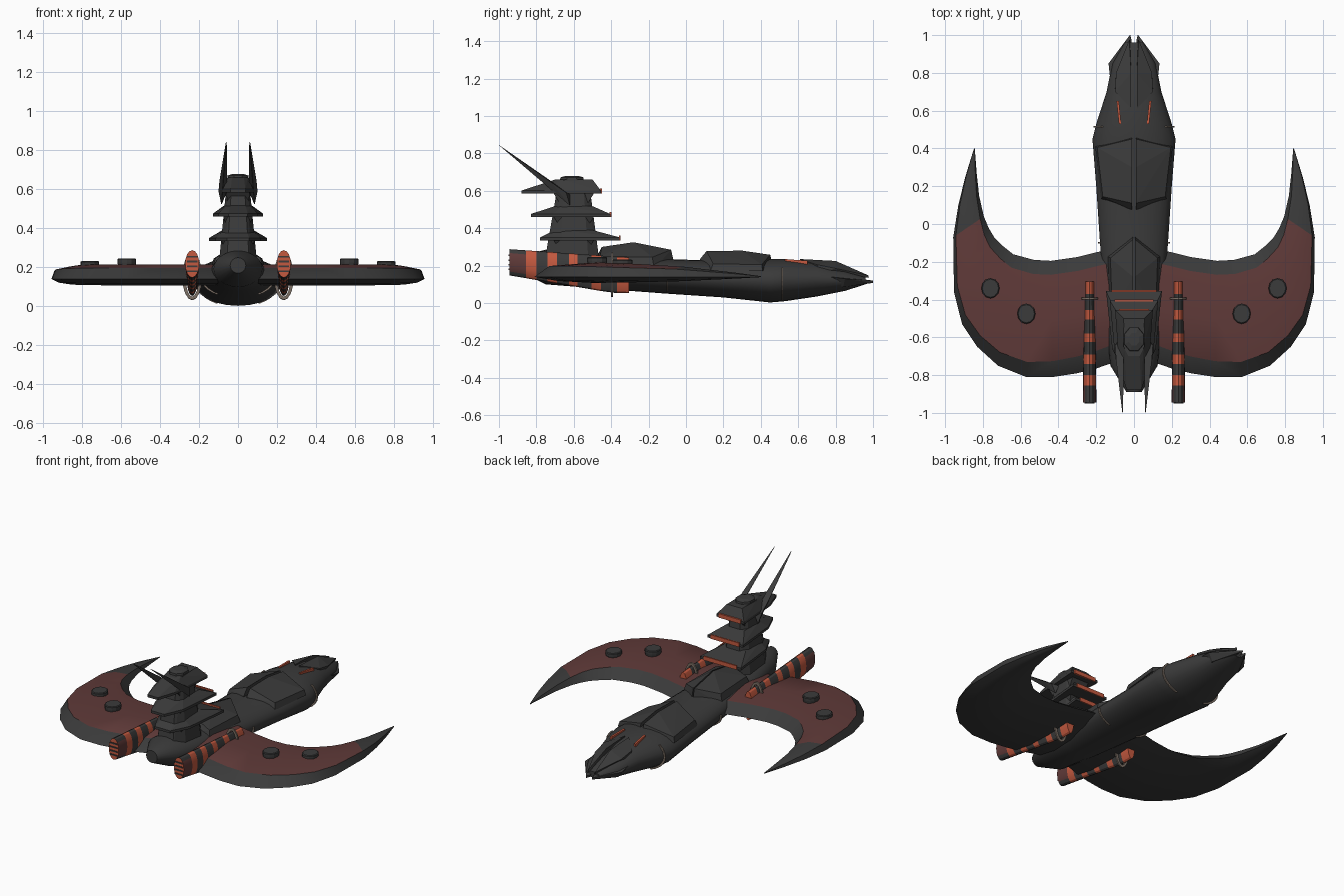
import bpy, bmesh, math
from mathutils import Vector

if "Cube" in bpy.data.objects:
    bpy.data.objects.remove(bpy.data.objects["Cube"])


def material(name, rgb):
    m = bpy.data.materials.new(name)
    m.diffuse_color = (*rgb, 1)
    m.use_nodes = True
    m.node_tree.nodes["Principled BSDF"].inputs["Base Color"].default_value = m.diffuse_color
    return m


DARK = material("dark_grey", (0.043, 0.043, 0.043))
MAROON = material("maroon", (0.115, 0.042, 0.040))
ORANGE = material("orange", (0.55, 0.10, 0.05))
PALE = material("pale_grey", (0.20, 0.16, 0.13))


def finish(name, bm, mats, mirror=False, smooth=False):
    bmesh.ops.recalc_face_normals(bm, faces=bm.faces[:])
    me = bpy.data.meshes.new(name)
    bm.to_mesh(me)
    bm.free()
    ob = bpy.data.objects.new(name, me)
    bpy.context.collection.objects.link(ob)
    for m in mats:
        me.materials.append(m)
    if smooth:
        bpy.ops.object.select_all(action='DESELECT')
        ob.select_set(True)
        bpy.context.view_layer.objects.active = ob
        bpy.ops.object.shade_smooth_by_angle(angle=math.radians(30))
    if mirror:
        mod = ob.modifiers.new("Mirror", 'MIRROR')
        mod.use_mirror_merge = False
    return ob


def solid(name, pts, mat=DARK, mirror=True):
    """Faceted block: convex hull of a few points."""
    bm = bmesh.new()
    for p in pts:
        bm.verts.new(p)
    r = bmesh.ops.convex_hull(bm, input=bm.verts[:])
    bmesh.ops.delete(bm, geom=[v for v in bm.verts if not v.link_faces], context='VERTS')
    bmesh.ops.dissolve_limit(bm, angle_limit=0.02, verts=bm.verts[:], edges=bm.edges[:])
    return finish(name, bm, [mat], mirror)


def box(name, x, y, z, mat, mirror=False):
    return solid(name, [(a, b, c) for a in x for b in y for c in z], mat, mirror)


def loft(rings, closed_ends=True, rule=None):
    """Skin closed rings; rule(i, j) picks the material of a face."""
    bm = bmesh.new()
    vs = [[bm.verts.new(p) for p in r] for r in rings]
    n = len(rings[0])
    for i in range(len(vs) - 1):
        for j in range(n):
            k = (j + 1) % n
            f = bm.faces.new((vs[i][j], vs[i][k], vs[i + 1][k], vs[i + 1][j]))
            f.material_index = rule(i, j) if rule else 0
    if closed_ends:
        bm.faces.new(vs[0])
        bm.faces.new(vs[-1])
    return bm


def ellipse(x, y, rx, z0, z1, n):
    return [(x + rx * math.cos(2 * math.pi * j / n), y,
             (z0 + z1) / 2 + (z1 - z0) / 2 * math.sin(2 * math.pi * j / n)) for j in range(n)]


# main hull: y, half width, bottom, top
HULL = [(-.89, .04, .17, .25), (-.75, .125, .10, .285), (-.5, .15, .08, .25),
        (-.1, .18, .05, .235), (.2, .20, .03, .225), (.45, .22, .003, .235),
        (.53, .20, .01, .235), (.7, .145, .035, .22), (.85, .115, .065, .18), (.96, .05, .10, .14)]
finish("hull", loft([ellipse(0, y, w, a, b, 24) for y, w, a, b in HULL]), [DARK], smooth=True)

# thin pale straps on the flanks of the hull
for name, y, w, a, b, lo, hi in (("front_strap", .515, .208, 0, .24, -60, 35),
                                 ("mid_strap", -.1, .184, .045, .24, -55, 5)):
    rings = []
    for k in range(9):
        t = math.radians(lo + (hi - lo) * k / 8)
        c, s, zc, h = math.cos(t), math.sin(t), (a + b) / 2, (b - a) / 2
        rings.append([(f * w * c, y + d, zc + f * h * s)
                      for f, d in ((.96, -.004), (1.03, -.004), (1.03, .004), (.96, .004))])
    finish(name, loft(rings), [PALE], mirror=True)

# dorsal armour plates, each a mirrored half with a seam
solid("forward_armour", [(.01, .46, .22), (.205, .41, .17), (.175, .13, .17), (.01, .08, .2),
                         (.01, .45, .258), (.195, .405, .205), (.165, .145, .21),
                         (.01, .075, .235), (.01, .3, .28), (.01, .11, .278)])
solid("mid_armour", [(.004, -.06, .2), (.145, -.17, .18), (.135, -.48, .18), (.004, -.5, .2),
                     (.004, -.08, .285), (.004, -.28, .325), (.004, -.45, .30),
                     (.125, -.18, .245), (.115, -.46, .25)])

# split nose: lower jaw and upper jaw prongs
solid("lower_jaw", [(.012, .62, .17), (.11, .62, .16), (.135, .85, .13), (.022, 1.0, .12),
                    (.012, .7, .06), (.10, .84, .085), (.02, 1.0, .108), (.012, .97, .12)])
solid("upper_jaw", [(.015, .61, .235), (.10, .70, .205), (.095, .8, .185), (.025, .975, .148),
                    (.015, .8, .225), (.015, .61, .18), (.10, .72, .16), (.022, .975, .135)])
solid("nose_light", [(.068 + dx, .53, z) for dx in (0, .012) for z in (.2, .235)]
      + [(.08 + dx, .65, z) for dx in (0, .012) for z in (.19, .226)], ORANGE)

# crescent wings: inner x,y, outer x,y, thickness factor
STATIONS = [(.10, -.13, .10, -.73, 1), (.20, -.15, .20, -.765, 1), (.30, -.175, .30, -.79, 1),
            (.44, -.195, .43, -.81, 1), (.53, -.19, .57, -.81, 1), (.64, -.16, .72, -.75, 1),
            (.69, -.12, .83, -.65, .97), (.74, -.07, .91, -.53, .93), (.77, -.02, .953, -.36, .85),
            (.795, .04, .957, -.07, .72), (.82, .15, .93, .10, .5), (.833, .27, .893, .25, .3),
            (.843, .40, .847, .40, .05)]
rings = []
for i, (ax, ay, bx, by, h) in enumerate(STATIONS):
    out = .84 + .008 * i
    prof = [(0, 0), (.12, .055), (.5, .076), (out, .058), (1, 0), (.8, -.022), (.5, -.032), (.2, -.022)]
    rings.append([(ax + (bx - ax) * t, ay + (by - ay) * t, .14 + z * h) for t, z in prof])
finish("wing", loft(rings, rule=lambda i, j: int(i < 9 and j in (1, 2))), [DARK, MAROON], True, True)

# round pods on the wings
for k, (x, y, z) in enumerate([(.76, -.34, .232), (.57, -.475, .246)]):
    bm = loft([[(x + r * math.cos(a * math.pi / 6), y + 1.12 * r * math.sin(a * math.pi / 6), zz)
                for a in range(12)] for r, zz in ((.042, .18), (.048, z - .02), (.048, z - .004), (.043, z))])
    finish(f"wing_pod_{k + 1}", bm, [DARK], True)

# banded engines sinking through the wing, odd bands are orange
CUTS = [-.945, -.855, -.80, -.74, -.69, -.625, -.58, -.505, -.455, -.37, -.305]


def engine_ring(y, grow=0):
    t = (y + .945) / .64
    lo = .148 - .095 * min(1, t * 1.15)
    return ellipse(.235, y, .036 - .008 * t + grow, lo - grow, .288 - .045 * t + grow, 16)


bm = loft([engine_ring(y) for y in CUTS],
          rule=lambda i, j: (2 if j in (0, 7, 8, 15, 1, 6, 9, 14) else 0) if i == 0 else i % 2)
for f in bm.faces:
    if len(f.verts) > 4:
        f.material_index = 1
finish("engine", bm, [DARK, ORANGE, MAROON], True, True)
for k, z in enumerate((.18, .205, .23, .255)):
    box(f"exhaust_bar_{k + 1}", (.208, .262), (-.95, -.943), (z - .004, z + .004), DARK, True)

# pale hoop round each engine
bm = loft([engine_ring(-.40, .005), engine_ring(-.40, .022), engine_ring(-.39, .022),
           engine_ring(-.39, .005)], closed_ends=False)
finish("engine_hoop", bm, [PALE], True)

# tower column
solid("tower_column", [(sx * x, y, z) for sx in (1, -1) for x, y, z in (
    (.06, -.76, .2), (.10, -.68, .2), (.10, -.52, .2), (.06, -.46, .2),
    (.03, -.68, .66), (.055, -.65, .66), (.055, -.55, .66), (.03, -.52, .66))], DARK, False)

# three roof-like tower tiers with a lit front lip
for k, (front, rear, w, z, top) in enumerate([(-.355, -.78, .148, .335, .39),
                                              (-.405, -.83, .128, .46, .518),
                                              (-.455, -.88, .10, .585, .66)]):
    pts = []
    for s in (1, -1):
        for dz in (0, .016):
            pts += [(s * w, front, z + dz), (s * w * .78, rear + .12, z + dz), (s * w * .38, rear, z + dz)]
        pts += [(s * w * .55, -.50, top), (s * w * .5, -.66, top), (s * w * .3, -.70, top)]
    solid(f"tower_tier_{k + 1}", pts, DARK, False)
    box(f"tier_light_{k + 1}", (-w * .8, w * .8), (front - .004, front + .006), (z, z + .026), ORANGE)
    # flared collar under each tier
    solid(f"tier_collar_{k + 1}", [(s * x, y, zz) for s in (1, -1) for x, y, zz in (
        (.055, -.67, z - .06), (.055, -.53, z - .06), (w * .6, -.71, z + .005), (w * .6, -.49, z + .005))],
        DARK, False)

# crown of the tower
bm = loft([[(r * math.cos((a + .5) * math.pi / 4), -.61 + 1.2 * r * math.sin((a + .5) * math.pi / 4), z)
            for a in range(8)] for r, z in ((.04, .63), (.058, .655), (.055, .672), (.03, .68))])
finish("tower_crown", bm, [DARK])

# swept-back horns
solid("horn", [(.055, -.74, .665), (.095, -.72, .645), (.10, -.64, .59), (.085, -.62, .52), (.06, -.62, .58),
               (.058, -1.0, .845), (.062, -.998, .842)])
